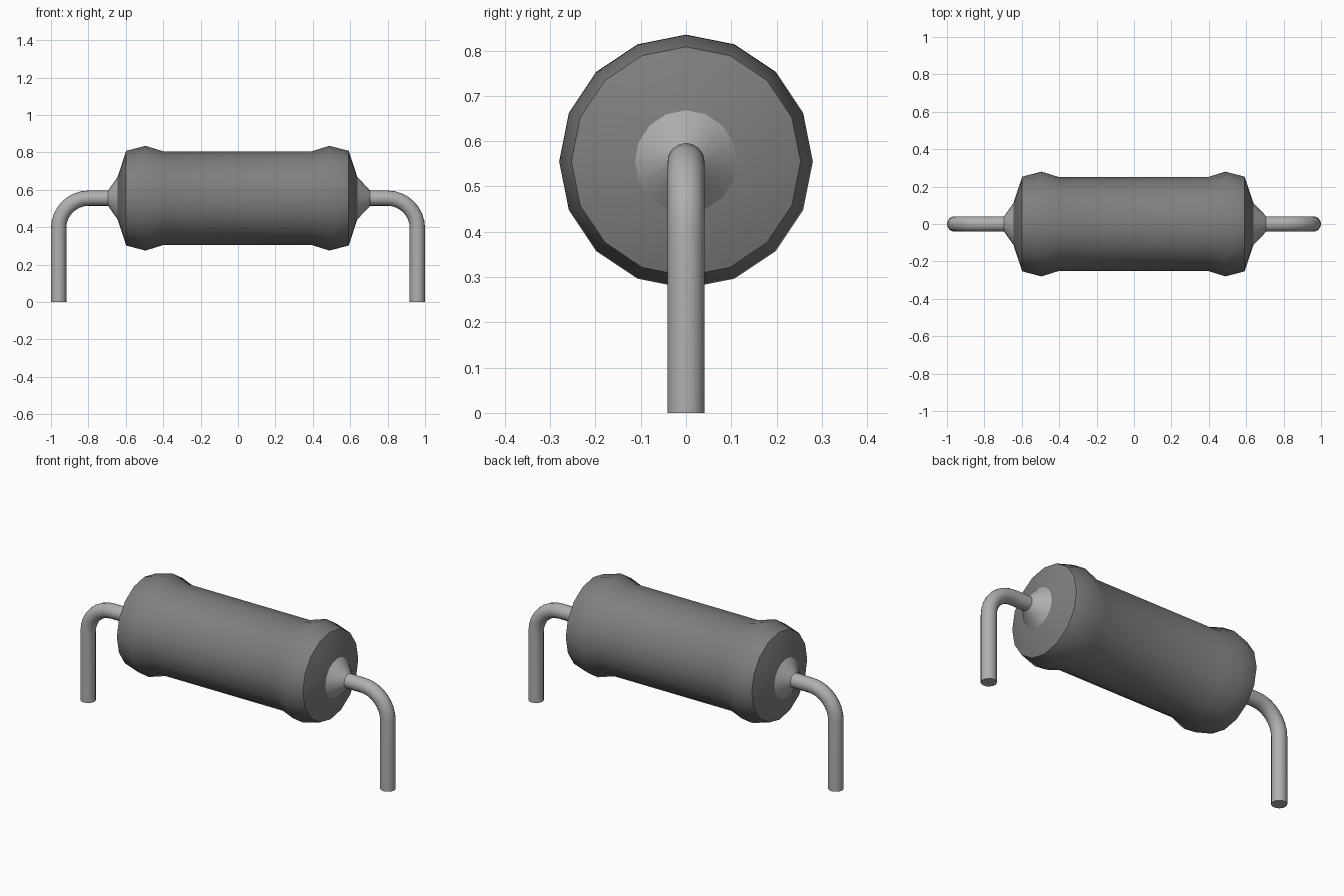
import bpy, bmesh, math
from mathutils import Vector

cube = bpy.data.objects.get("Cube")
if cube:
    bpy.data.objects.remove(cube, do_unlink=True)

AXIS_Z = 0.555   # height of the body axis
SIDES = 16
WIRE_R = 0.041
BEND_R = 0.16


def make_material(name, value):
    mat = bpy.data.materials.new(name)
    mat.use_nodes = True
    colour = (value, value, value, 1.0)
    mat.diffuse_color = colour
    bsdf = mat.node_tree.nodes["Principled BSDF"]
    bsdf.inputs["Base Color"].default_value = colour
    return mat


body_grey = make_material("dark grey coating", 0.21)
wire_grey = make_material("light grey metal", 0.43)


def loft(name, rings, mat):
    """Skin round rings given as (x, z, tilt, radius), capping both ends."""
    bm = bmesh.new()
    loops = []
    for x, z, tilt, r in rings:
        out = Vector((-math.sin(tilt), 0, math.cos(tilt)))
        loop = []
        for i in range(SIDES):
            a = 2 * math.pi * i / SIDES
            p = Vector((x, 0, z)) + out * (r * math.cos(a))
            p.y = r * math.sin(a)
            loop.append(bm.verts.new(p))
        loops.append(loop)
    for a, b in zip(loops, loops[1:]):
        for i in range(SIDES):
            j = (i + 1) % SIDES
            bm.faces.new((a[i], a[j], b[j], b[i]))
    bm.faces.new(loops[0])
    bm.faces.new(loops[-1])
    bmesh.ops.recalc_face_normals(bm, faces=bm.faces)
    mesh = bpy.data.meshes.new(name)
    bm.to_mesh(mesh)
    bm.free()
    mesh.materials.append(mat)
    obj = bpy.data.objects.new(name, mesh)
    bpy.context.collection.objects.link(obj)
    bpy.ops.object.select_all(action="DESELECT")
    obj.select_set(True)
    bpy.context.view_layer.objects.active = obj
    bpy.ops.object.shade_smooth_by_angle(angle=math.radians(35))
    return obj


# Body: straight barrel with a flared collar and tapered cap at each end
half = [(0.395, 0.25), (0.492, 0.28), (0.595, 0.253), (0.641, 0.113)]
profile = [(-x, r) for x, r in reversed(half)] + half
loft("body", [(x - 0.003, AXIS_Z, 0, r) for x, r in profile], body_grey)


# Leads: conical hub, straight run, quarter bend and vertical leg
def lead(name, side, hub_x, tip_x):
    rings = [(side * hub_x, AXIS_Z, 0, 0.113),
             (side * tip_x, AXIS_Z, 0, WIRE_R)]
    bend_x = 1 - WIRE_R - BEND_R
    steps = 8
    for i in range(steps + 1):
        t = math.pi / 2 * i / steps
        rings.append((side * (bend_x + BEND_R * math.sin(t)),
                      AXIS_Z - BEND_R * (1 - math.cos(t)),
                      -side * t, WIRE_R))
    rings.append((side * (1 - WIRE_R), 0, -side * math.pi / 2, WIRE_R))
    loft(name, rings, wire_grey)


lead("left_lead", 1, 0.638, 0.707)
lead("right_lead", -1, 0.644, 0.695)
